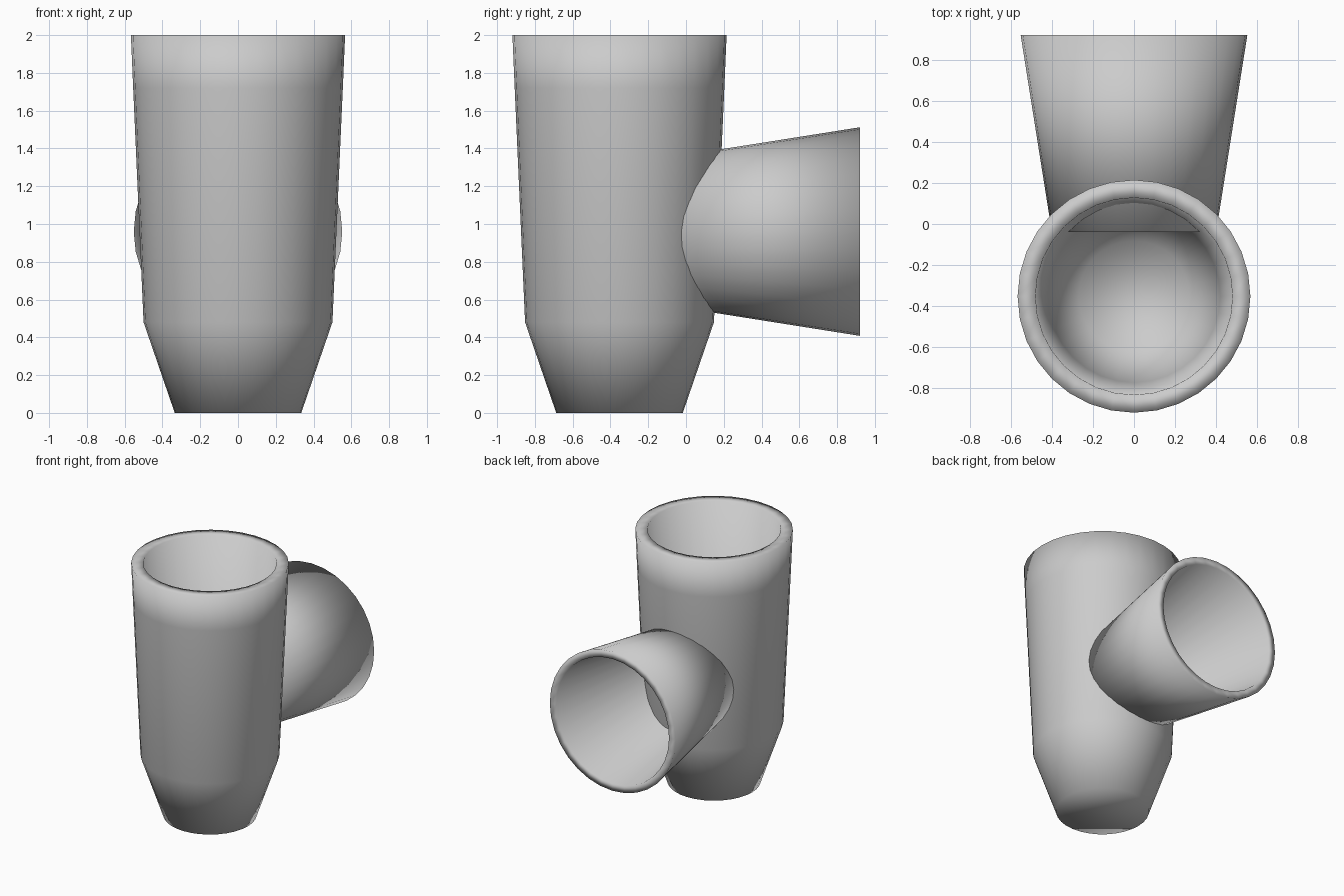
import bpy, bmesh
from math import sin, cos, tau
from mathutils import Matrix

if "Cube" in bpy.data.objects:
    bpy.data.objects.remove(bpy.data.objects["Cube"])

SIDES = 32


def lathe(name, profile, matrix):
    """Closed solid of revolution from (radius, height) points, capped at both ends."""
    bm = bmesh.new()
    rings = [[bm.verts.new((r * sin(tau * i / SIDES), r * cos(tau * i / SIDES), h))
              for i in range(SIDES)] for r, h in profile]
    for a, b in zip(rings, rings[1:]):
        for i in range(SIDES):
            j = (i + 1) % SIDES
            bm.faces.new((a[i], a[j], b[j], b[i]))
    bm.faces.new(rings[0])
    bm.faces.new(rings[-1])
    bmesh.ops.transform(bm, matrix=matrix, verts=bm.verts)
    bmesh.ops.recalc_face_normals(bm, faces=bm.faces)
    mesh = bpy.data.meshes.new(name)
    bm.to_mesh(mesh)
    bm.free()
    # soft shading carries over the rims and caps
    for p in mesh.polygons:
        p.use_smooth = True
    obj = bpy.data.objects.new(name, mesh)
    bpy.context.collection.objects.link(obj)
    return obj


# Upright hollow cup: outside from base to rim, then down the inside
lathe("main_cup",
      [(0.335, 0), (0.50, 0.48), (0.555, 1.72), (0.567, 2.0),
       (0.48, 2.0), (0.42, 0.5), (0.27, 0.09)],
      Matrix.Translation((0, -0.352, 0)))

# Flared side branch, opening towards the back
lathe("side_branch",
      [(0.40, 0), (0.552, 0.96), (0.495, 0.96), (0.355, 0.06)],
      Matrix.Translation((0, -0.04, 0.96)) @ Matrix.Rotation(-tau / 4, 4, 'X'))
